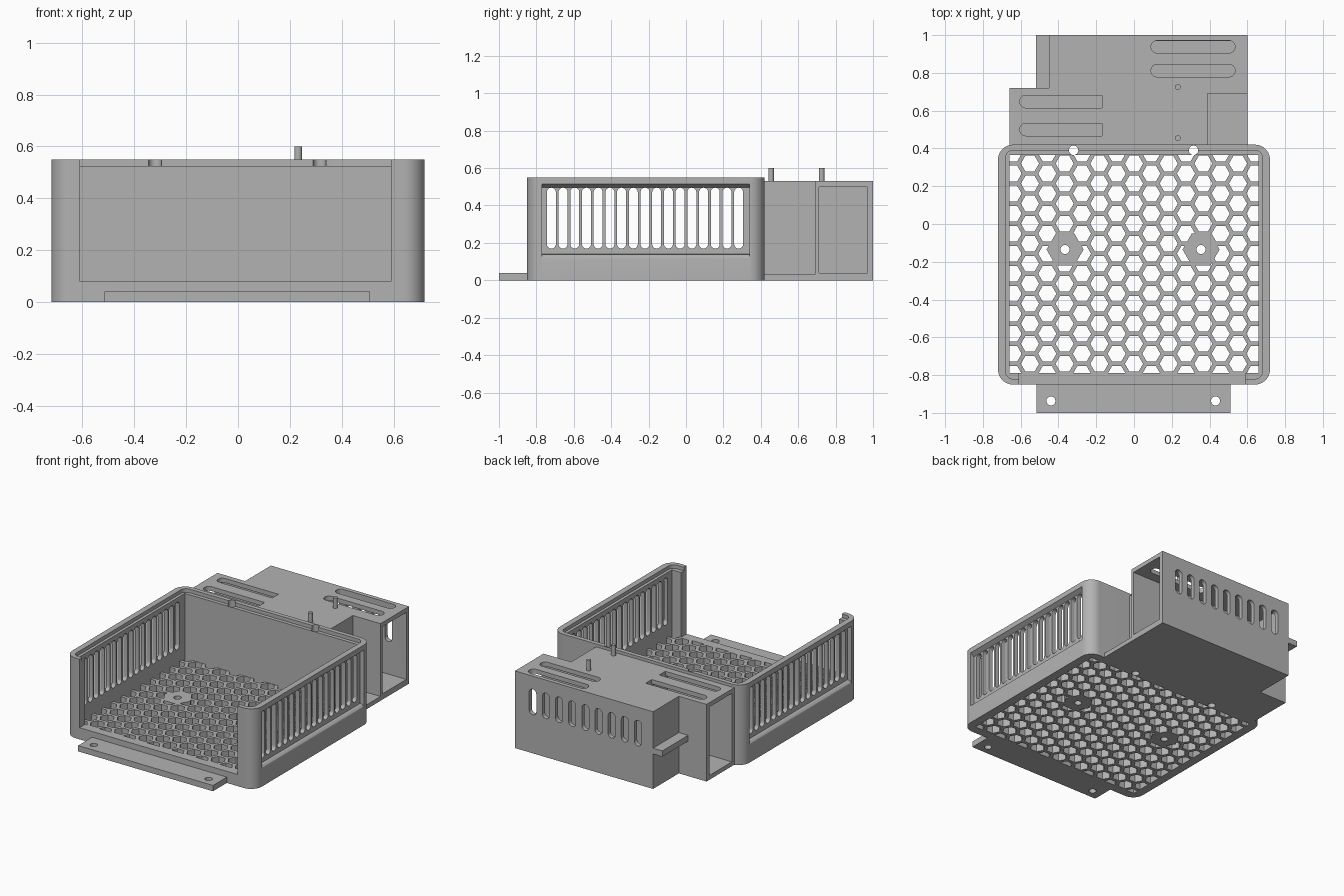
import bpy, bmesh, math

cube = bpy.data.objects.get("Cube")
if cube:
    bpy.data.objects.remove(cube, do_unlink=True)

GRAY = (0.45, 0.45, 0.45, 1)
gray = bpy.data.materials.new("plain_gray")
gray.use_nodes = True
gray.diffuse_color = GRAY
gray.node_tree.nodes["Principled BSDF"].inputs["Base Color"].default_value = GRAY


def rounded(a0, a1, b0, b1, r=0.0, n=8):
    """Outline of a rectangle, with optional rounded corners."""
    if r <= 0:
        return [(a0, b0), (a1, b0), (a1, b1), (a0, b1)]
    pts = []
    corners = [(a1 - r, b1 - r), (a0 + r, b1 - r), (a0 + r, b0 + r), (a1 - r, b0 + r)]
    for k, (ca, cb) in enumerate(corners):
        for i in range(n + 1):
            t = math.pi / 2 * (k + i / n)
            p = (ca + r * math.cos(t), cb + r * math.sin(t))
            if not pts or math.dist(p, pts[-1]) > 1e-5:
                pts.append(p)
    if math.dist(pts[0], pts[-1]) < 1e-5:
        pts.pop()
    return pts


def ngon(a, b, r, n=24):
    return [(a + r * math.cos(2 * math.pi * i / n), b + r * math.sin(2 * math.pi * i / n))
            for i in range(n)]


def prisms(name, outlines, axis, lo, hi):
    """One object made of outlines extruded along an axis."""
    place = {"x": lambda a, b, t: (t, a, b),
             "y": lambda a, b, t: (a, t, b),
             "z": lambda a, b, t: (a, b, t)}[axis]
    bm = bmesh.new()
    for pts in outlines:
        low = [bm.verts.new(place(a, b, lo)) for a, b in pts]
        high = [bm.verts.new(place(a, b, hi)) for a, b in pts]
        bm.faces.new(low)
        bm.faces.new(high)
        for i in range(len(pts)):
            j = (i + 1) % len(pts)
            bm.faces.new((low[i], low[j], high[j], high[i]))
    bmesh.ops.recalc_face_normals(bm, faces=bm.faces)
    mesh = bpy.data.meshes.new(name)
    bm.to_mesh(mesh)
    bm.free()
    mesh.materials.append(gray)
    obj = bpy.data.objects.new(name, mesh)
    bpy.context.scene.collection.objects.link(obj)
    return obj


def cut(obj, outlines, axis, lo, hi):
    """Subtract extruded outlines, then discard the cutter."""
    cutter = prisms("cutter", outlines, axis, lo, hi)
    cutter.hide_render = True
    mod = obj.modifiers.new("cut", "BOOLEAN")
    mod.operation, mod.solver, mod.object = "DIFFERENCE", "EXACT", cutter
    graph = bpy.context.evaluated_depsgraph_get()
    mesh = bpy.data.meshes.new_from_object(obj.evaluated_get(graph))
    obj.modifiers.clear()
    obj.data = mesh
    bpy.data.objects.remove(cutter, do_unlink=True)


# Tray walls: rounded shell, lid ledge and wide front opening
tray = prisms("tray_walls", [rounded(-0.72, 0.72, -0.85, 0.42, 0.08, 10)], "z", 0, 0.55)
cut(tray, [rounded(-0.66, 0.66, -0.79, 0.365)], "z", -0.1, 0.7)
cut(tray, [rounded(-0.68, 0.68, -0.82, 0.39, 0.04)], "z", 0.525, 0.7)
cut(tray, [rounded(-0.61, 0.59, -0.95, -0.7)], "z", 0.08, 0.7)
cut(tray, [ngon(x, 0.39, 0.025) for x in (-0.32, 0.315)], "z", -0.1, 0.7)

# Recessed side panels with vertical vent slots
recess = [(0.69, 0.14), (0.705, 0.137), (0.716, 0.127), (0.721, 0.11),
          (0.76, 0.11), (0.76, 0.515), (0.721, 0.515), (0.69, 0.497)]
for side in (1, -1):
    cut(tray, [[(side * x, z) for x, z in recess]], "y", -0.77, 0.34)
slots = [rounded(y - 0.024, y + 0.024, 0.17, 0.495, 0.0239)
         for y in (-0.72 + 0.0626 * i for i in range(17))]
cut(tray, slots, "x", -0.9, 0.9)

# Honeycomb floor
floor = prisms("honeycomb_floor", [rounded(-0.66, 0.66, -0.79, 0.365)], "z", 0, 0.08)
PITCH, HOLE = 0.106, 0.048
step = PITCH * math.sqrt(3) / 2
holes = []
for col in range(-8, 9):
    for row in range(-7, 8):
        x, y = col * step, -0.21 + (row + 0.5 * (col % 2)) * PITCH
        if abs(x) < 0.66 + HOLE * 0.8 and -0.82 < y < 0.395:
            holes.append(ngon(x, y, HOLE, 6))
cut(floor, holes, "z", -0.1, 0.2)

# Solid screw bosses in the floor
bosses = []
for name, x in (("right_floor_boss", -0.365), ("left_floor_boss", 0.355)):
    cut(floor, [ngon(x, -0.135, 0.09, 6)], "z", -0.1, 0.2)
    boss = prisms(name, [ngon(x, -0.135, 0.098, 6)], "z", 0, 0.08)
    cut(boss, [ngon(x, -0.135, 0.024)], "z", -0.1, 0.2)
    bosses.append(boss)

# Front mounting tab
tab = prisms("front_tab", [rounded(-0.515, 0.51, -1, -0.845)], "z", 0, 0.04)
cut(tab, [ngon(x, -0.937, 0.024) for x in (-0.44, 0.432)], "z", -0.1, 0.2)

# Rear housing: stepped block, side notch and two open ducts
housing = prisms("rear_housing", [[(-0.66, 0.417), (0.6, 0.417), (0.6, 1), (-0.45, 1),
                                   (-0.45, 0.72), (-0.66, 0.72)]], "z", 0, 0.53)
cut(housing, [rounded(0.39, 0.7, 0.3, 0.69)], "z", 0.03, 0.7)
cut(housing, [rounded(0.71, 0.97, 0.04, 0.5)], "x", -0.42, 0.7)
cut(housing, [rounded(0.445, 0.69, 0.03, 0.5)], "x", -0.8, -0.17)

# Vents in the top and back of the housing
cut(housing, [rounded(0.09, 0.535, y - 0.033, y + 0.033, 0.0325) for y in (0.938, 0.812)],
    "z", 0.45, 0.7)
for y in (0.648, 0.5):
    vent = [(min(a, -0.17), b) for a, b in rounded(-0.605, -0.1, y - 0.033, y + 0.033, 0.0325)
            if a < -0.2]
    vent = [(-0.17, y + 0.033)] + vent + [(-0.17, y - 0.033)]
    cut(housing, [vent], "z", 0.45, 0.7)
cut(housing, [rounded(x - 0.027, x + 0.027, 0.265, 0.44, 0.0265)
              for x in (0.465 - 0.1 * i for i in range(9))], "y", 0.9, 1.1)

# Side rail and two locating pins
prisms("side_rail", [rounded(-0.52, -0.445, 0.715, 1)], "z", 0.24, 0.28)
pins = [prisms(name, [ngon(0.232, y, 0.015, 16)], "z", 0.52, 0.6)
        for name, y in (("front_pin", 0.455), ("rear_pin", 0.725))]

# Smooth the curved walls, keep edges sharp
bpy.ops.object.select_all(action="DESELECT")
for obj in [tray, tab, housing] + bosses + pins:
    obj.select_set(True)
bpy.context.view_layer.objects.active = tray
bpy.ops.object.shade_smooth_by_angle(angle=math.radians(30))
